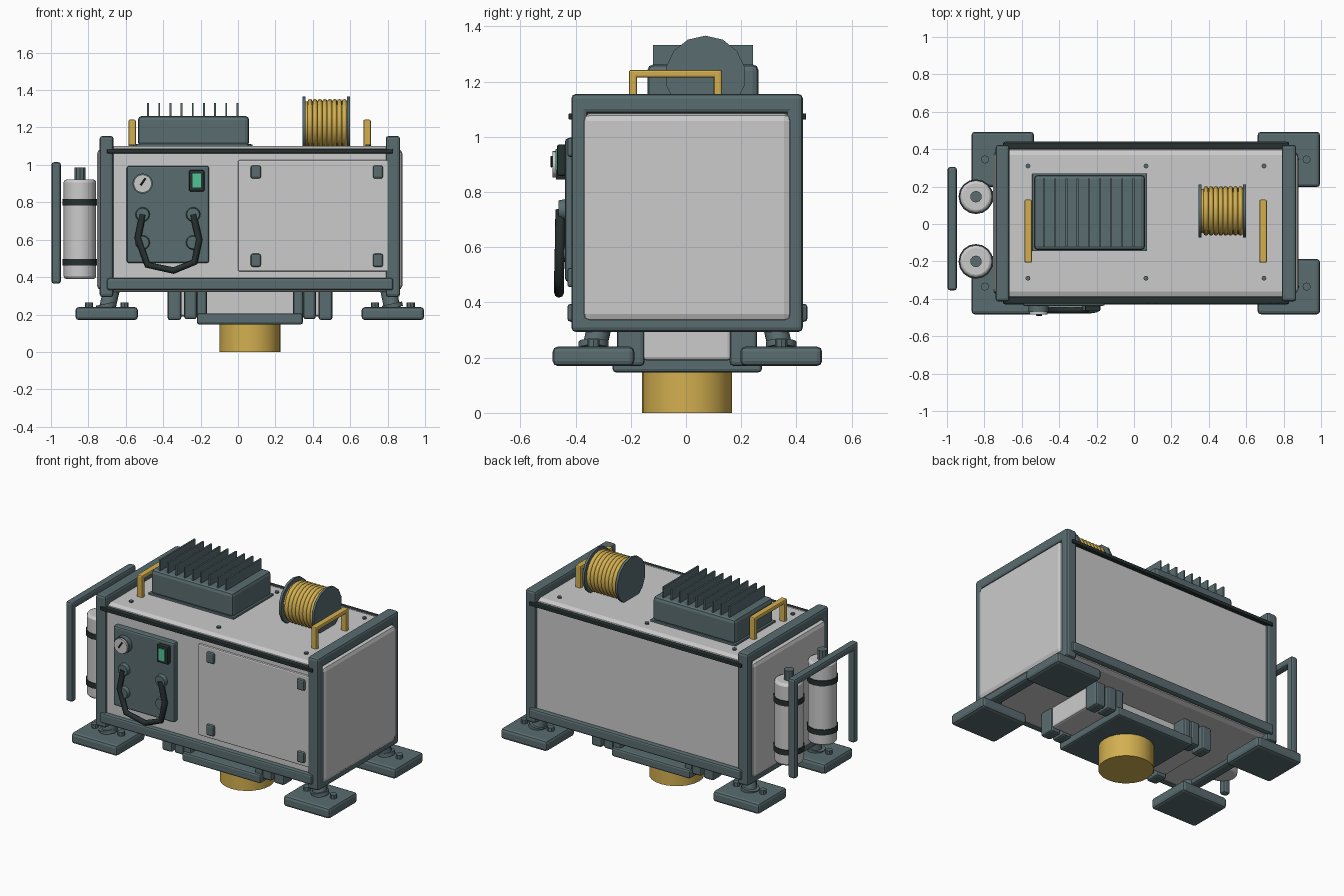
import bpy, math
from mathutils import Vector

if "Cube" in bpy.data.objects:
    bpy.data.objects.remove(bpy.data.objects["Cube"])


def material(name, rgb):
    m = bpy.data.materials.new(name)
    m.diffuse_color = (*rgb, 1)
    m.use_nodes = True
    m.node_tree.nodes["Principled BSDF"].inputs["Base Color"].default_value = m.diffuse_color
    return m


TEAL = material("teal_paint", (0.10, 0.15, 0.16))
LIGHT = material("light_panel", (0.63, 0.65, 0.63))
YELLOW = material("yellow_paint", (0.65, 0.43, 0.08))
BLACK = material("black_rubber", (0.02, 0.03, 0.03))
GREEN = material("green_screen", (0.08, 0.55, 0.30))
CX, CY = 0.064, 0.004  # centre of the housing


def finish(ob, name, mat, bevel=0.0, seg=2):
    ob.name = name
    ob.data.materials.append(mat)
    if bevel:
        b = ob.modifiers.new("bevel", "BEVEL")
        b.width, b.segments = bevel, seg
        b.limit_method, b.angle_limit = "ANGLE", math.radians(50)
    return ob


def box(name, x, y, z, mat=TEAL, bevel=0.0, seg=2):
    """Box from (min, max) pairs."""
    bpy.ops.mesh.primitive_cube_add(size=1, location=[(a + b) / 2 for a, b in (x, y, z)])
    ob = bpy.context.object
    ob.scale = [b - a for a, b in (x, y, z)]
    bpy.ops.object.transform_apply(location=False, rotation=False, scale=True)
    return finish(ob, name, mat, bevel, seg)


def rod(name, a, b, r, mat=TEAL, sides=12, r2=None, bevel=0.0):
    """Cylinder or cone from point a to point b."""
    a, b = Vector(a), Vector(b)
    bpy.ops.mesh.primitive_cone_add(vertices=sides, radius1=r, radius2=r if r2 is None else r2,
                                    depth=(b - a).length, location=(a + b) / 2,
                                    rotation=(b - a).to_track_quat("Z", "Y").to_euler())
    bpy.ops.object.shade_smooth_by_angle(angle=math.radians(35))
    return finish(bpy.context.object, name, mat, bevel)


def tube(name, pts, r, mat=TEAL, cyclic=False, res=2):
    """Tube swept along a polyline."""
    cu = bpy.data.curves.new(name, "CURVE")
    cu.dimensions = "3D"
    cu.bevel_depth, cu.bevel_resolution, cu.use_fill_caps = r, res, True
    sp = cu.splines.new("POLY")
    sp.points.add(len(pts) - 1)
    for p, c in zip(sp.points, pts):
        p.co = (*c, 1)
    sp.use_cyclic_u = cyclic
    ob = bpy.data.objects.new(name, cu)
    bpy.context.collection.objects.link(ob)
    bpy.context.view_layer.objects.active = ob
    bpy.ops.object.select_all(action="DESELECT")
    ob.select_set(True)
    bpy.ops.object.convert(target="MESH")
    return finish(bpy.context.object, name, mat)


# Housing and end frames
box("housing", (-0.71, 0.84), (-0.40, 0.408), (0.32, 1.10), LIGHT, 0.04)
for side, x0, x1, px in (("left", -0.74, -0.665, (-0.755, -0.69)), ("right", 0.79, 0.867, (0.82, 0.88))):
    for n, y in (("front", (-0.415, -0.355)), ("back", (0.363, 0.423))):
        box(f"{side}_{n}_post", (x0, x1), y, (0.293, 1.155), TEAL, 0.016)
    for n, z in (("bottom", (0.293, 0.353)), ("top", (1.085, 1.155))):
        box(f"{side}_{n}_beam", (x0, x1), (-0.415, 0.423), z, TEAL, 0.016)
    box(f"{side}_end_panel", px, (-0.375, 0.383), (0.33, 1.085), LIGHT, 0.028)

# Long rails and seals on front and back
for n, y, ys in (("front", (-0.43, -0.39), (-0.425, -0.39)), ("back", (0.40, 0.44), (0.40, 0.435))):
    box(f"{n}_lower_rail", (-0.70, 0.83), y, (0.33, 0.395), TEAL, 0.012)
    box(f"{n}_upper_seal", (-0.70, 0.83), ys, (1.062, 1.085), BLACK, 0.004)

# Feet with splayed legs and bolts
for nx, fx, tx in (("left", -0.702, -0.672), ("right", 0.828, 0.80)):
    for ny, fy, s in (("front", -0.335, 1), ("back", 0.345, -1)):
        n = f"{nx}_{ny}"
        box(f"{n}_foot", (fx - 0.167, fx + 0.167), (fy - 0.148, fy + 0.148), (0.17, 0.24), TEAL, 0.018)
        rod(f"{n}_leg", (fx, fy, 0.22), (tx, fy + 0.03 * s, 0.35), 0.045)
        rod(f"{n}_collar", (fx, fy, 0.235), (fx - 0.005, fy, 0.258), 0.055)
        for dx in (-0.095, 0.095):
            rod(f"{n}_foot_bolt", (fx + dx, fy, 0.235), (fx + dx, fy, 0.265), 0.022, sides=8)

# Roof bolts
for x in (-0.567, 0.064, 0.695):
    for y in (-0.29, 0.31):
        rod("roof_bolt", (x, y, 1.09), (x, y, 1.11), 0.013, sides=8)

# Cooler with fins
box("cooler_flange", (-0.545, 0.07), (-0.145, 0.27), (1.095, 1.112), TEAL, 0.004)
box("cooler_body", (-0.535, 0.06), (-0.14, 0.263), (1.10, 1.262), TEAL, 0.022)
for i in range(9):
    x = -0.481 + i * 0.0597
    box("cooler_fin", (x - 0.005, x + 0.005), (-0.12, 0.242), (1.25, 1.332))

# Cable reel
for n, x in (("left", 0.345), ("right", 0.583)):
    rod(f"reel_{n}_flange", (x, 0.07, 1.22), (x + 0.015, 0.07, 1.22), 0.146, sides=14)
rod("reel_drum", (0.355, 0.07, 1.22), (0.59, 0.07, 1.22), 0.118, YELLOW, 20)
for i in range(8):
    bpy.ops.mesh.primitive_torus_add(major_segments=20, minor_segments=8, major_radius=0.119,
                                     minor_radius=0.0135, location=(0.385 + i * 0.0263, 0.07, 1.22),
                                     rotation=(0, math.pi / 2, 0))
    bpy.ops.object.shade_smooth()
    finish(bpy.context.object, "reel_cable_turn", YELLOW)

# Lifting handles
for n, x in (("left", -0.566), ("right", 0.69)):
    box(f"{n}_handle_grip", (x - 0.02, x + 0.02), (-0.207, 0.13), (1.214, 1.242), YELLOW, 0.008)
    for y in (-0.192, 0.115):
        box(f"{n}_handle_leg", (x - 0.02, x + 0.02), (y - 0.015, y + 0.015), (1.09, 1.235), YELLOW, 0.008)

# Control panel
box("control_panel", (-0.595, -0.155), (-0.438, -0.39), (0.475, 0.995), TEAL, 0.012)
rod("gauge_rim", (-0.51, -0.43, 0.90), (-0.51, -0.47, 0.90), 0.054, TEAL, 20)
rod("gauge_face", (-0.51, -0.46, 0.90), (-0.51, -0.483, 0.90), 0.048, LIGHT, 20)
rod("gauge_needle", (-0.52, -0.487, 0.892), (-0.495, -0.487, 0.928), 0.005, BLACK, 6)
box("screen_housing", (-0.262, -0.18), (-0.467, -0.43), (0.858, 0.972), BLACK, 0.008)
box("screen", (-0.244, -0.198), (-0.473, -0.46), (0.878, 0.955), GREEN)
for x in (-0.51, -0.24):
    for z in (0.735, 0.585):
        rod("socket", (x, -0.43, z), (x, -0.462, z), 0.041, TEAL, 12, 0.034)
tube("hose", [(-0.51, -0.455, 0.735), (-0.535, -0.457, 0.61), (-0.485, -0.46, 0.465),
              (-0.345, -0.46, 0.435), (-0.232, -0.46, 0.48), (-0.208, -0.457, 0.60),
              (-0.24, -0.455, 0.735)], 0.018, BLACK)

# Access door
box("access_door", (0.0, 0.835), (-0.412, -0.39), (0.43, 1.025), LIGHT, 0.008)
for x in (0.095, 0.748):
    for z in (0.962, 0.49):
        box("door_latch", (x - 0.027, x + 0.027), (-0.43, -0.40), (z - 0.035, z + 0.035), TEAL, 0.01)

# Gas tanks on the left end
for n, y in (("front", -0.20), ("back", 0.146)):
    rod(f"{n}_tank", (-0.845, y, 0.39), (-0.845, y, 0.922), 0.087, LIGHT, 16, bevel=0.015)
    rod(f"{n}_tank_valve", (-0.845, y, 0.91), (-0.845, y, 0.985), 0.031, TEAL, 10)
    for z in (0.48, 0.80):
        rod(f"{n}_tank_band", (-0.845, y, z - 0.017), (-0.845, y, z + 0.017), 0.093, BLACK, 16)
        box(f"{n}_tank_bracket", (-0.80, -0.72), (y - 0.03, y + 0.03), (z - 0.015, z + 0.015), BLACK)

# Guard rail around the tanks
box("guard_top", (-0.997, -0.947), (-0.355, 0.305), (0.968, 1.015), TEAL, 0.014)
for y in (-0.332, 0.282):
    box("guard_post", (-0.997, -0.947), (y - 0.023, y + 0.023), (0.365, 1.01), TEAL, 0.014)

# Underside: light block, clamp bars, plate and nozzle
box("lower_block", (-0.37, 0.50), (-0.155, 0.163), (0.19, 0.34), LIGHT, 0.012)
for x, w, z in ((0.404, 0.037, 0.17), (0.318, 0.034, 0.175), (0.257, 0.027, 0.18)):
    for sx in (-1, 1):
        for y in ((-0.25, -0.15), (0.158, 0.258)):
            c = CX + sx * x
            box("clamp_bar", (c - w, c + w), y, (z, 0.34), TEAL, 0.014)
box("nozzle_plate", (-0.22, 0.347), (-0.266, 0.275), (0.147, 0.205), TEAL, 0.012)
rod("nozzle", (CX, CY, 0), (CX, CY, 0.16), 0.163, YELLOW, 24)
